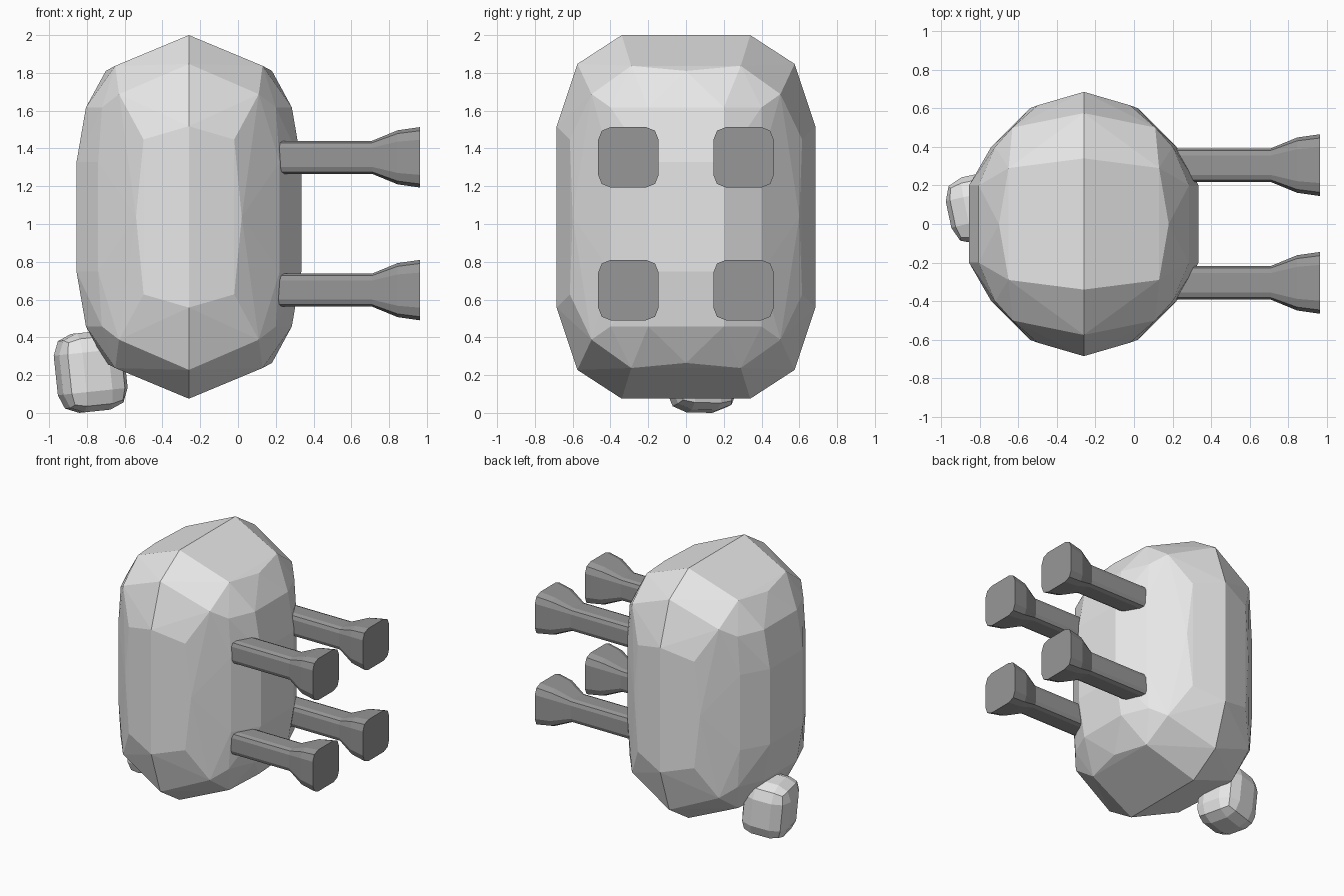
import bpy, bmesh, math
from mathutils import Matrix, Vector

if "Cube" in bpy.data.objects:
    bpy.data.objects.remove(bpy.data.objects["Cube"])


def material(name, value):
    m = bpy.data.materials.new(name)
    m.diffuse_color = (value, value, value, 1)
    m.use_nodes = True
    m.node_tree.nodes["Principled BSDF"].inputs["Base Color"].default_value = m.diffuse_color
    return m


wool = material("light_grey", 0.8)
hoof = material("dark_grey", 0.31)


def finish(bm, name, mat):
    bmesh.ops.recalc_face_normals(bm, faces=bm.faces)
    mesh = bpy.data.meshes.new(name)
    bm.to_mesh(mesh)
    bm.free()
    mesh.materials.append(mat)
    ob = bpy.data.objects.new(name, mesh)
    bpy.context.collection.objects.link(ob)
    return ob


# Faceted body: one octant of corners, mirrored on three axes and wrapped
octant = [
    (0, .34, .9625), (0, .575, .81), (0, .685, .48),
    (.39, .29, .80), (.44, 0, .773), (.37, .50, .65),
    (.24, .615, .41), (.28, .60, 0),
    (.46, .40, .58), (.48, .40, .29),
    (.545, .20, .58), (.595, .20, .29),
]
corners = {(sx * x, sy * y, sz * z) for x, y, z in octant
           for sx in (1, -1) for sy in (1, -1) for sz in (1, -1)}
bm = bmesh.new()
for c in sorted(corners):
    bm.verts.new(Vector(c) + Vector((-.26, 0, 1.0375)))
bmesh.ops.remove_doubles(bm, verts=bm.verts, dist=1e-4)
bmesh.ops.convex_hull(bm, input=bm.verts)
bmesh.ops.dissolve_limit(bm, angle_limit=math.radians(1), verts=bm.verts, edges=bm.edges)
finish(bm, "body", wool)

# Rounded-square leg outline, three points per corner
outline = []
for k in range(4):
    turn = Matrix.Rotation(k * math.pi / 2, 2)
    outline += [turn @ Vector(p) for p in ((1, .58), (.88, .88), (.58, 1))]


# Legs flare out at the feet
def leg(name, y, z):
    bm = bmesh.new()
    rings = []
    for x, r in ((.10, .0875), (.71, .0875), (.845, .143), (.963, .16)):
        rings.append([bm.verts.new((x, y + r * p.x, z + r * p.y)) for p in outline])
    n = len(outline)
    for a, b in zip(rings, rings[1:]):
        for i in range(n):
            bm.faces.new((a[i], a[(i + 1) % n], b[(i + 1) % n], b[i]))
    bm.faces.new(rings[0])
    bm.faces.new(rings[-1])
    finish(bm, name, hoof)


for side, y in (("front", -.305), ("back", .305)):
    for level, z in (("upper", 1.353), ("lower", .65)):
        leg(f"{level}_{side}_leg", y, z)

# Small tilted, rounded tail
bm = bmesh.new()
bmesh.ops.create_cube(bm, size=1)
bmesh.ops.scale(bm, vec=(.35, .35, .42), verts=bm.verts)
bmesh.ops.bevel(bm, geom=bm.edges[:], offset=.105, segments=2, profile=.5, affect='EDGES')
tilt = Matrix.Rotation(math.radians(-6), 4, 'Y') @ Matrix.Rotation(math.radians(12), 4, 'Z')
bm.transform(Matrix.Translation((-.78, .085, .22)) @ tilt)
low = min(v.co.z for v in bm.verts)
bmesh.ops.translate(bm, vec=(0, 0, -low), verts=bm.verts)
finish(bm, "tail", wool)
